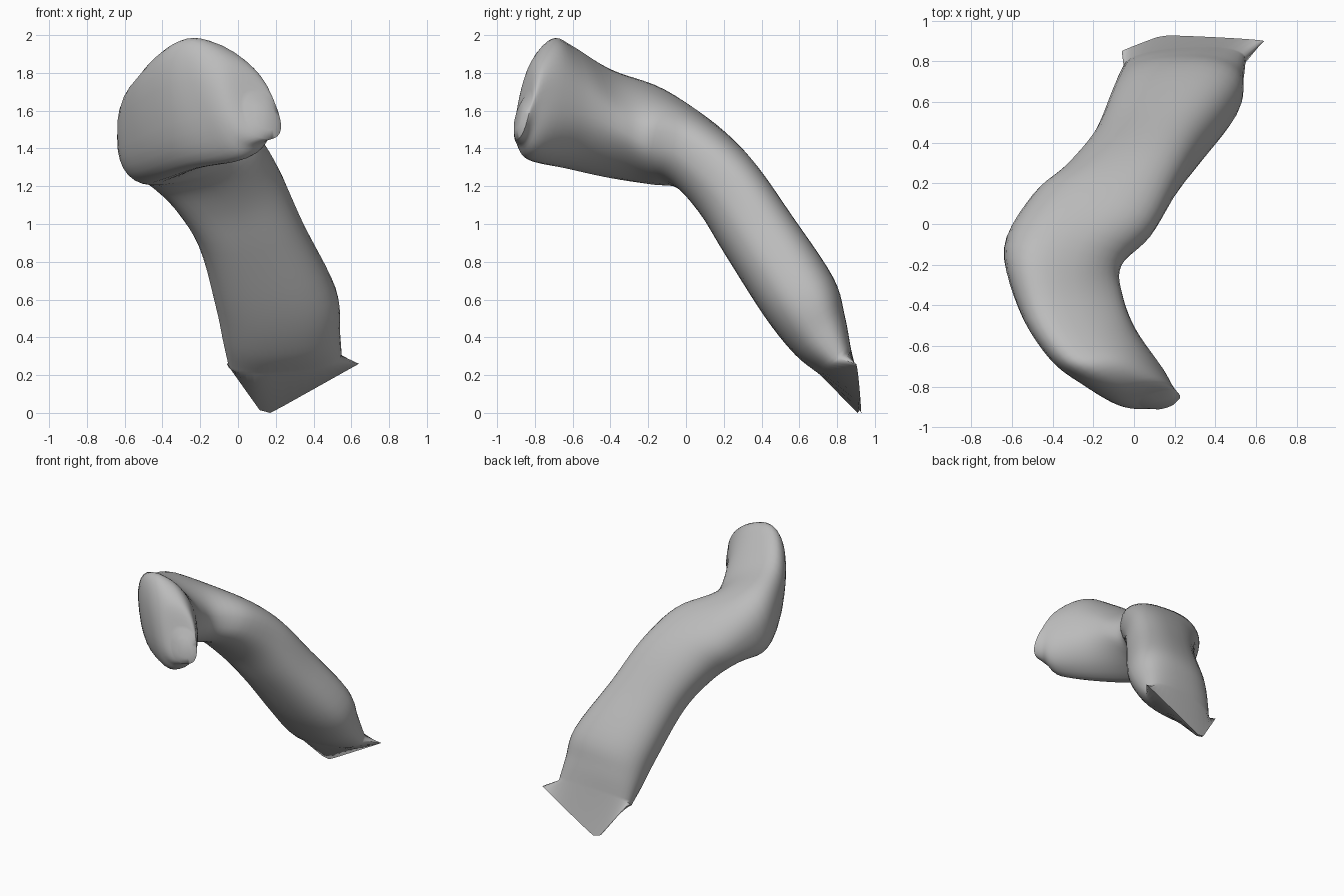
import bpy
import math
from mathutils import Vector

cube = bpy.data.objects.get("Cube")
if cube:
    bpy.data.objects.remove(cube, do_unlink=True)

# Cross-sections from the narrow lower end to the rounded upper end:
# centre, half width vector, half thickness vector, thinning towards the inner side
SECTIONS = [
    ((.25, .79, .27), (.3, .02, .02), (0, .08, .06), 0),
    ((.23, .71, .41), (.31, .01, .02), (0, .13, .1), 0),
    ((.2, .6, .61), (.32, .01, .03), (0, .18, .1), 0),
    ((.07, .385, .94), (.28, .01, .04), (0, .18, .09), 0),
    ((-.07, .21, 1.2), (.29, -.02, .04), (.02, .14, .14), 0),
    ((-.21, .04, 1.37), (.3, -.08, .05), (.03, .1, .17), .05),
    ((-.35, -.16, 1.46), (.29, -.04, 0), (0, .03, .24), .25),
    ((-.31, -.38, 1.53), (.25, .04, 0), (-.03, 0, .26), .4),
    ((-.2, -.59, 1.62), (.2, .08, 0), (-.05, .01, .3), .35),
    ((-.05, -.75, 1.66), (.165, .065, 0), (-.1, .06, .31), .2),
    ((.05, -.835, 1.64), (.13, .05, 0), (-.05, .04, .22), .1),
    ((.13, -.865, 1.57), (.09, .03, 0), (-.03, .03, .12), 0),
]
SIDES = 36
STEPS = 5


def spline(a, b, c, d, t):
    """Smooth step between b and c."""
    return b + (c - a) * (t / 2) + (2 * a - 5 * b + 4 * c - d) * (t * t / 2) \
        + (3 * b - a - 3 * c + d) * (t ** 3 / 2)


def rounded(v):
    """Slightly squared ellipse coordinate."""
    return math.copysign(abs(v) ** .83, v)


def ring(centre, wide, thick, thin):
    points = []
    for i in range(SIDES):
        a = math.tau * i / SIDES
        across, up = rounded(math.cos(a)), rounded(math.sin(a))
        points.append(centre + wide * across + thick * (up * (1 - thin * across)))
    return points


# Pinched, pointed hem at the lower end
def hem():
    points = []
    for i in range(SIDES):
        a = math.tau * i / SIDES
        t = math.cos(a)
        x = .29 + .35 * t
        away = (t + .43) / (1.43 if t > -.43 else .57)
        y = .92 - .07 * max(0, -away) - .02 * max(0, away)
        z = max(0, .28 * abs(away) - .02)
        points.append(Vector((x, y + .01 * math.sin(a), z)))
    return points


# Loft the rings
keys = [tuple(Vector(v) for v in s[:3]) + s[3:] for s in SECTIONS]
rings = [hem()]
for i in range(len(keys) - 1):
    four = [keys[min(max(i + k, 0), len(keys) - 1)] for k in (-1, 0, 1, 2)]
    for s in range(STEPS):
        rings.append(ring(*(spline(*(f[p] for f in four), s / STEPS) for p in range(4))))
rings.append(ring(*keys[-1]))

# Rounded tip that closes the upper end
centre, wide, thick, thin = keys[-1]
rings.append(ring(centre + Vector((.015, -.02, 0)), wide * .6, thick * .6, thin))

verts = [p for r in rings for p in r]
faces = [list(range(SIDES))[::-1]]
for r in range(len(rings) - 1):
    for i in range(SIDES):
        j = (i + 1) % SIDES
        a, b = r * SIDES, (r + 1) * SIDES
        faces.append((a + i, a + j, b + j, b + i))
last = (len(rings) - 1) * SIDES
faces.append(list(range(last, last + SIDES)))

mesh = bpy.data.meshes.new("curved_limb")
mesh.from_pydata(verts, [], faces)
mesh.update()
limb = bpy.data.objects.new("curved_limb", mesh)
bpy.context.collection.objects.link(limb)

# Plain grey
grey = bpy.data.materials.new("plain_grey")
grey.use_nodes = True
colour = (.5, .5, .5, 1)
grey.diffuse_color = colour
grey.node_tree.nodes["Principled BSDF"].inputs["Base Color"].default_value = colour
mesh.materials.append(grey)

# Consistent normals and smooth shading
bpy.context.view_layer.objects.active = limb
limb.select_set(True)
bpy.ops.object.mode_set(mode='EDIT')
bpy.ops.mesh.select_all(action='SELECT')
bpy.ops.mesh.normals_make_consistent(inside=False)
bpy.ops.object.mode_set(mode='OBJECT')
bpy.ops.object.shade_smooth_by_angle(angle=math.radians(60))
